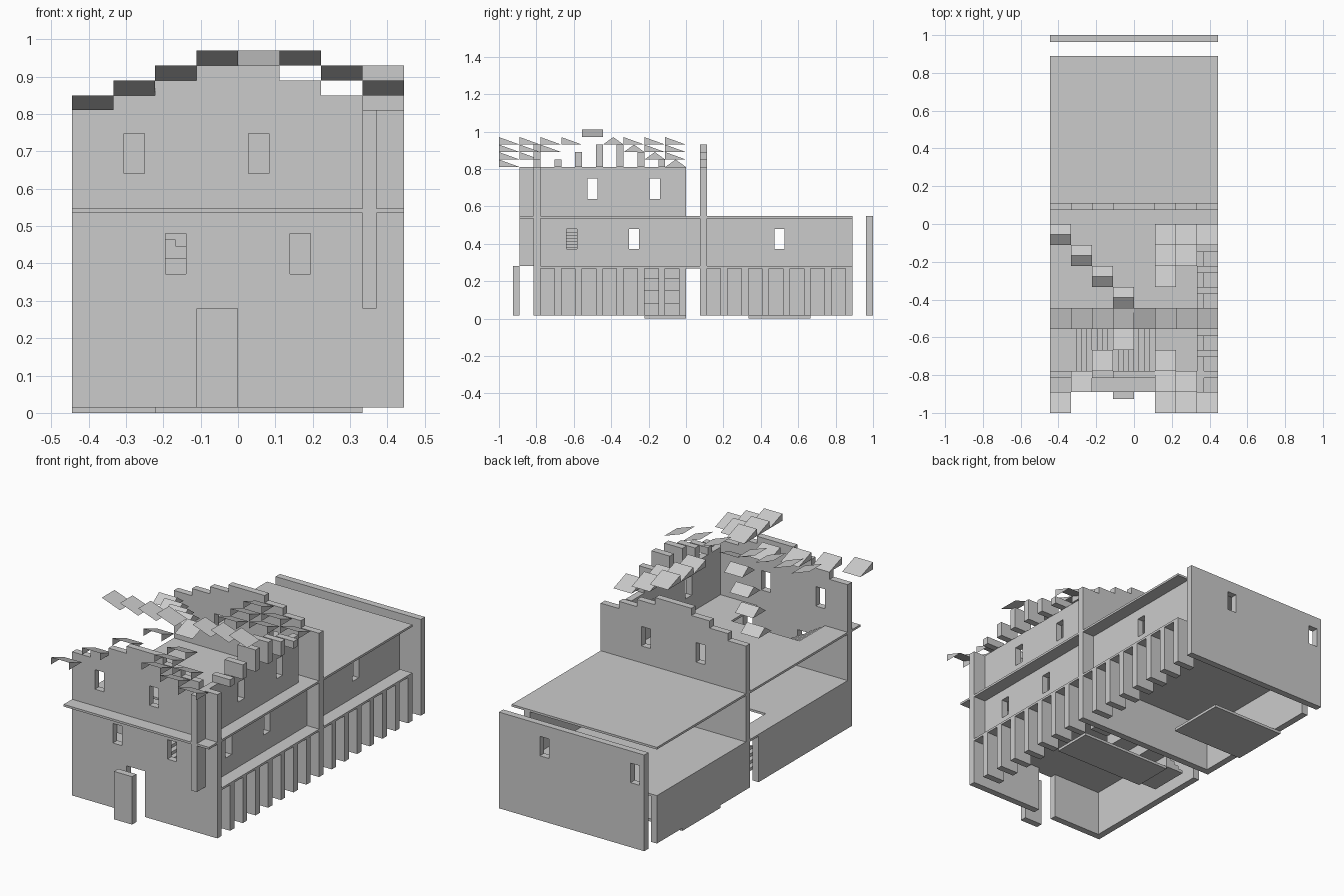
import bpy, bmesh
from mathutils import Vector

if "Cube" in bpy.data.objects:
    bpy.data.objects.remove(bpy.data.objects["Cube"])

U = 1 / 9          # plan module
T = U / 3          # wall thickness
H = 0.04           # roof step
Z0, Z1, Z2, Z3 = 0.015, 0.28, 0.547, 0.81
F = 0.012          # floor thickness


def finish(name, bm):
    bmesh.ops.remove_doubles(bm, verts=bm.verts, dist=1e-5)
    me = bpy.data.meshes.new(name)
    bm.to_mesh(me)
    bm.free()
    ob = bpy.data.objects.new(name, me)
    bpy.context.collection.objects.link(ob)
    return ob


def add_box(bm, x0, x1, y0, y1, z0, z1):
    r = bmesh.ops.create_cube(bm, size=1)
    for v in r["verts"]:
        c = v.co
        v.co = Vector((x0 if c.x < 0 else x1, y0 if c.y < 0 else y1, z0 if c.z < 0 else z1))


def boxes(name, items):
    bm = bmesh.new()
    for b in items:
        add_box(bm, *b)
    return finish(name, bm)


def panel(name, axis, pos, thick, rects, holes=()):
    """Slab normal to axis, the union of rects minus holes, each (u0, u1, v0, v1)."""
    def to3(u, v):
        return {"x": (pos, u, v), "y": (u, pos, v), "z": (u, v, pos)}[axis]
    both = list(rects) + list(holes)
    us = sorted({round(a, 5) for r in both for a in r[:2]})
    vs = sorted({round(a, 5) for r in both for a in r[2:]})

    def inside(r, u, v):
        return r[0] < u < r[1] and r[2] < v < r[3]
    bm = bmesh.new()
    for u0, u1 in zip(us, us[1:]):
        for v0, v1 in zip(vs, vs[1:]):
            u, v = (u0 + u1) / 2, (v0 + v1) / 2
            if any(inside(r, u, v) for r in rects) and not any(inside(h, u, v) for h in holes):
                bm.faces.new([bm.verts.new(to3(*p)) for p in ((u0, v0), (u1, v0), (u1, v1), (u0, v1))])
    bmesh.ops.remove_doubles(bm, verts=bm.verts, dist=1e-5)
    r = bmesh.ops.extrude_face_region(bm, geom=bm.faces[:])
    d = Vector(to3(0, 0)).normalized() * 0
    d["xyz".index(axis)] = thick
    bmesh.ops.translate(bm, vec=d, verts=[g for g in r["geom"] if isinstance(g, bmesh.types.BMVert)])
    bmesh.ops.recalc_face_normals(bm, faces=bm.faces)
    return finish(name, bm)


def win(c, storey):
    z = 0.372 if storey == 2 else 0.64
    return (c * U - U / 4, c * U + U / 4, z, z + 0.108)


# stepped gable walls at the front and in the middle
steps = [(-(4 - i) * U, (4 - i) * U, Z0, Z3 + i * H) for i in range(4)]
panel("front_wall", "y", -7 * U - T, T, steps,
      [win(-2.5, 3), win(.5, 3), win(-1.5, 2), win(1.5, 2), (-U, 0, Z0, Z1 - F)])
panel("middle_wall", "y", U - T, T, steps, [win(-1.5, 3), win(1.5, 3)])
panel("back_wall", "y", 1 - T, T, [(-4 * U, 4 * U, Z0, Z2)], [win(-3.5, 2), win(1.5, 2)])

# recessed right walls of the upper storeys
panel("right_wall_middle_storey", "x", 3 * U, T, [(-8 * U, 8 * U, Z1, Z2 - F)],
      [win(-5.5, 2), win(-2.5, 2), win(4.5, 2)])
panel("right_wall_top_storey", "x", 3 * U, T, [(-8 * U, 0, Z2, Z3)], [win(-4.5, 3), win(-1.5, 3)])

# left ground walls, door slab and base slabs
boxes("left_ground_wall", [(-4 * U, -4 * U + T, a, b, Z0, Z1 - F) for a, b in ((-7 * U, 0), (U, 8 * U))])
boxes("door", [(-U, 0, -8 * U - T, -8 * U, Z0, Z1)])
boxes("base_slab", [(-2 * U, 3 * U, -2 * U, 0, 0, Z0), (-4 * U, 0, 3 * U, 6 * U, 0, Z0)])

# ground fins along the right side, stepped fins above the top storey
boxes("ground_fin", [(3 * U, 4 * U, k * U - T, k * U, Z0, Z1 - F)
                     for k in list(range(-6, 1)) + list(range(2, 9))])
boxes("gable_fin", [(3 * U, 4 * U, k * U - T, k * U, Z3, Z3 + n * H)
                    for k, n in ((-6, 1), (-5, 2), (-4, 3), (-3, 3), (-2, 2), (-1, 1))])

# floors with stair openings
panel("lower_floor", "z", Z1 - F, F, [(-4 * U, 4 * U, -7 * U, 8 * U)], [(-3 * U, U, -2 * U, 0)])
panel("upper_floor", "z", Z2 - F, F, [(-4 * U, 4 * U, -8 * U, 8 * U)], [(-3 * U, U, -7 * U, -5 * U)])


# stairs, four modules of four steps each
def stair(name, x, sign, y0, y1, za, zb):
    rise, items = (zb - za) / 16, []
    for i in range(16):
        a, b = sorted((x + sign * i * U / 4, x + sign * (i + 1) * U / 4))
        items.append((a, b, y0, y1, za + (i // 4) * 4 * rise, za + (i + 1) * rise))
    boxes(name, items)


stair("ground_stair", -3 * U, 1, -2 * U, 0, Z0, Z1)
stair("upper_stair", U, -1, -7 * U, -5 * U, Z1, Z2)


# roof tiles: a folded profile in y and z, one module wide, optionally with end triangles
def tiles(name, cells, profile, ends=True):
    bm = bmesh.new()
    for i, j, n in cells:
        rows = []
        for x in (i * U, (i + 1) * U):
            rows.append([bm.verts.new((x, (j + p) * U, Z3 + (n + q) * H)) for p, q in profile])
        for k in range(len(profile) - 1):
            bm.faces.new((rows[0][k], rows[1][k], rows[1][k + 1], rows[0][k + 1]))
        if ends:
            for row in rows:
                pts = [v.co.copy() for v in row]
                if len(pts) == 2:
                    pts.append(Vector((pts[0].x, pts[0].y, pts[1].z)))
                bm.faces.new([bm.verts.new(p) for p in pts])
    finish(name, cells and bm)


slope = [(0, 1), (1, 0)]
front = [(-4 + i, -9 + i, i) for i in range(4)]
right = [(3 - a, j, a + 1) for a in range(3) for j in range(-9, -8 + a)]
back = [(3 - a, -1 - j, a + 1) for a in range(3) for j in range(a + 1)]
tiles("roof_tile", front + right + back, slope)
tiles("hip_tile", [(-4 + i, -1 - i, i) for i in range(4)], [(0, 0), (.5, 1), (1, 0)])
tiles("loose_tile", [(0, -5, 3)], [(0, 0), (1, 1)], False)

# ridge tiles sloping sideways
bm = bmesh.new()
for i in (-4, -3, -2, -1, 1, 2, 3):
    a, b = Z3 + 5 * H, Z3 + 4 * H
    bm.faces.new([bm.verts.new(p) for p in ((i * U, -5 * U, a), ((i + 1) * U, -5 * U, b),
                                            ((i + 1) * U, -4 * U, b), (i * U, -4 * U, a))])
finish("ridge_tile", bm)
